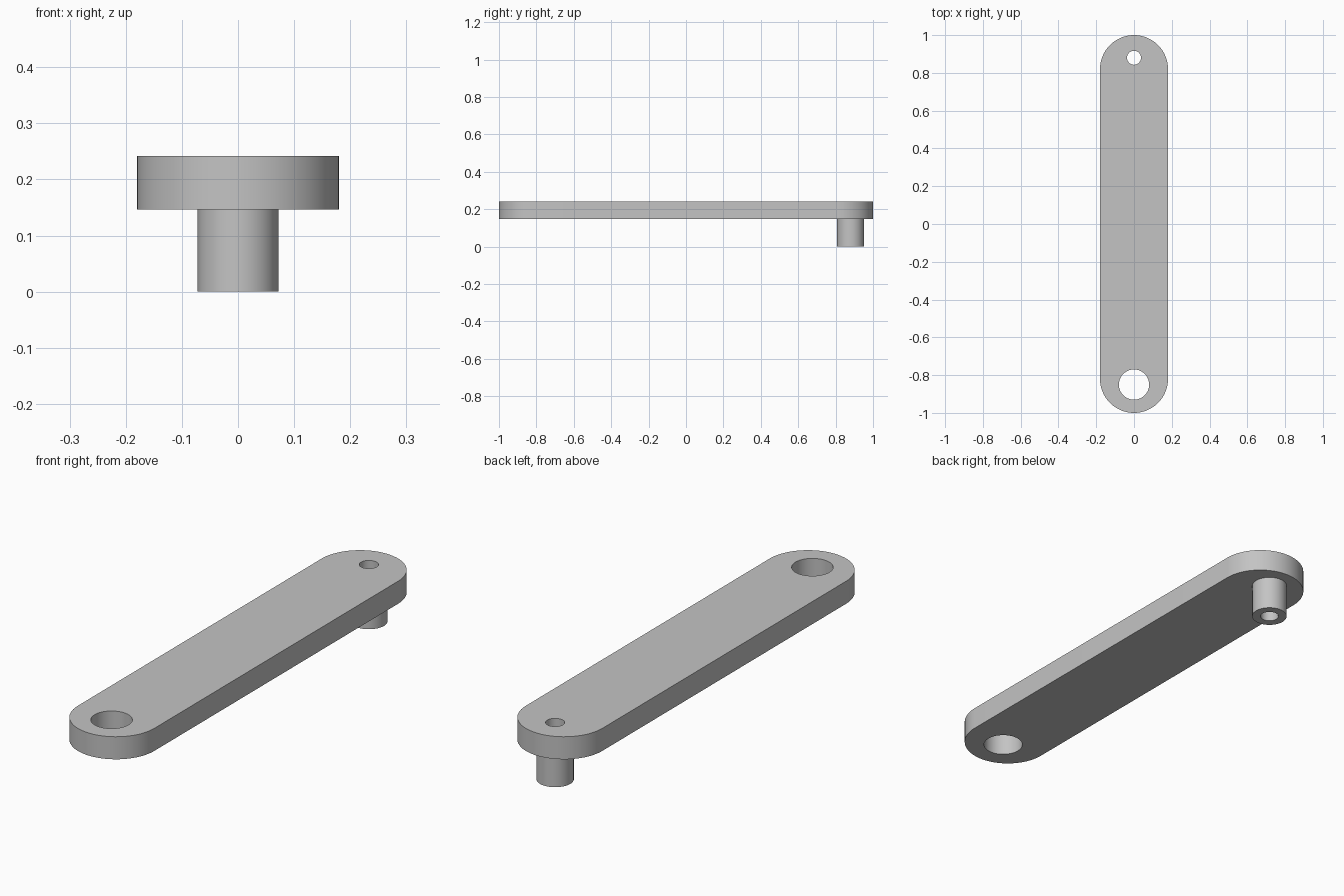
import bpy
import bmesh
from math import cos, sin, pi, radians

cube = bpy.data.objects.get("Cube")
if cube:
    bpy.data.objects.remove(cube, do_unlink=True)

HALF_WIDTH = 0.18
TOP, UNDERSIDE = 0.242, 0.146
PIVOT_Y, PIVOT_R = -0.85, 0.08
POST_Y, POST_R, BORE_R = 0.88, 0.072, 0.037
SEGMENTS = 64


def circle(y, r):
    return [(r * cos(2 * pi * i / SEGMENTS), y + r * sin(2 * pi * i / SEGMENTS))
            for i in range(SEGMENTS)]


def slot(r, length):
    """Outline of a bar with two half-round ends."""
    half = SEGMENTS // 2
    end = [(r * cos(pi * i / half), length / 2 - r + r * sin(pi * i / half))
           for i in range(half + 1)]
    return end + [(-x, -y) for x, y in end]


bm = bmesh.new()


def loop(points, z):
    verts = [bm.verts.new((x, y, z)) for x, y in points]
    edges = [bm.edges.new((v, verts[i - 1])) for i, v in enumerate(verts)]
    return verts, edges


def wall(a, b):
    for i in range(len(a[0])):
        bm.faces.new((a[0][i - 1], a[0][i], b[0][i], b[0][i - 1]))


def cap(normal_z, *loops):
    edges = [e for lp in loops for e in lp[1]]
    bmesh.ops.triangle_fill(bm, use_beauty=True, edges=edges, normal=(0, 0, normal_z))


# Bar outline and large pivot hole
outline = slot(HALF_WIDTH, 2)
bar_top, bar_bottom = loop(outline, TOP), loop(outline, UNDERSIDE)
pivot = circle(PIVOT_Y, PIVOT_R)
pivot_top, pivot_bottom = loop(pivot, TOP), loop(pivot, UNDERSIDE)

# Hollow post hanging below the far end, bored right through the bar
post = circle(POST_Y, POST_R)
post_top, post_bottom = loop(post, UNDERSIDE), loop(post, 0)
bore = circle(POST_Y, BORE_R)
bore_top, bore_bottom = loop(bore, TOP), loop(bore, 0)

# Flat faces, then walls
cap(1, bar_top, pivot_top, bore_top)
cap(-1, bar_bottom, pivot_bottom, post_top)
cap(-1, post_bottom, bore_bottom)
wall(bar_top, bar_bottom)
wall(pivot_top, pivot_bottom)
wall(post_top, post_bottom)
wall(bore_top, bore_bottom)
bmesh.ops.recalc_face_normals(bm, faces=bm.faces)

mesh = bpy.data.meshes.new("link_arm_with_post")
bm.to_mesh(mesh)
bm.free()
arm = bpy.data.objects.new("link_arm_with_post", mesh)
bpy.context.collection.objects.link(arm)

# Plain grey
grey = bpy.data.materials.new("light_grey")
grey.use_nodes = True
colour = (0.55, 0.55, 0.55, 1)
grey.diffuse_color = colour
grey.node_tree.nodes["Principled BSDF"].inputs["Base Color"].default_value = colour
mesh.materials.append(grey)

# Smooth round walls, sharp rims
bpy.ops.object.select_all(action='DESELECT')
arm.select_set(True)
bpy.context.view_layer.objects.active = arm
bpy.ops.object.shade_smooth_by_angle(angle=radians(30))
